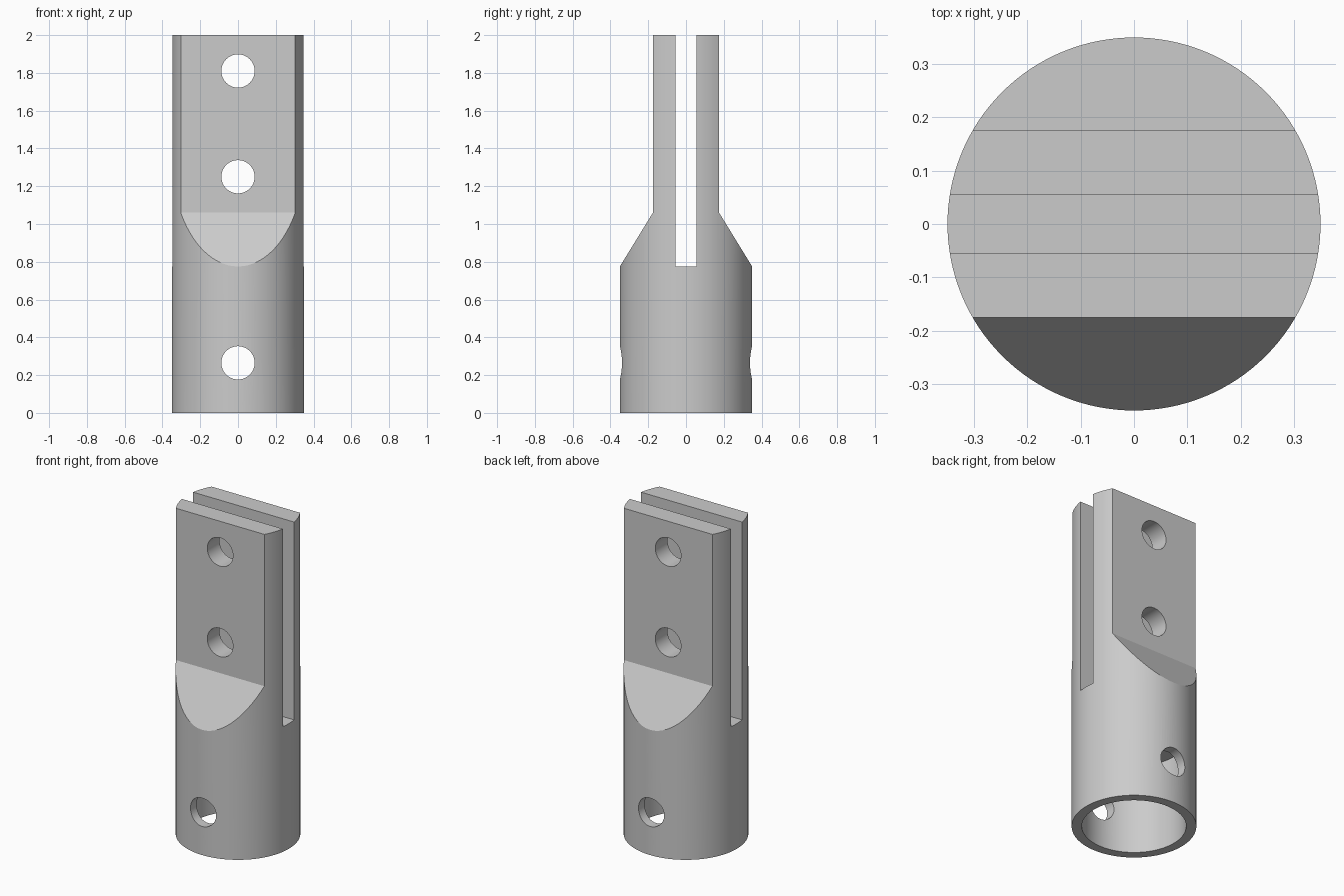
import bpy, bmesh, math

cube = bpy.data.objects.get("Cube")
if cube:
    bpy.data.objects.remove(cube, do_unlink=True)

RADIUS, BORE, HOLE = 0.35, 0.293, 0.088
HEIGHT, BORE_DEPTH = 2.0, 0.56

steel = bpy.data.materials.new("grey_metal")
steel.use_nodes = True
colour = (0.6, 0.6, 0.6, 1)
steel.diffuse_color = colour
steel.node_tree.nodes["Principled BSDF"].inputs["Base Color"].default_value = colour


def cylinder(name, radius, depth, location, rotation=(0, 0, 0), sides=128):
    bpy.ops.mesh.primitive_cylinder_add(vertices=sides, radius=radius, depth=depth,
                                        location=location, rotation=rotation)
    ob = bpy.context.object
    ob.name = name
    return ob


def prism(name, profile, half_width):
    """Extrude a (y, z) outline along x."""
    bm = bmesh.new()
    face = bm.faces.new([bm.verts.new((-half_width, y, z)) for y, z in profile])
    out = bmesh.ops.extrude_face_region(bm, geom=[face])
    verts = [v for v in out["geom"] if isinstance(v, bmesh.types.BMVert)]
    bmesh.ops.translate(bm, verts=verts, vec=(2 * half_width, 0, 0))
    bmesh.ops.recalc_face_normals(bm, faces=bm.faces)
    mesh = bpy.data.meshes.new(name)
    bm.to_mesh(mesh)
    bm.free()
    ob = bpy.data.objects.new(name, mesh)
    bpy.context.collection.objects.link(ob)
    return ob


def combine(target, cutter, operation):
    cutter.hide_render = True
    bpy.context.view_layer.objects.active = target
    mod = target.modifiers.new("cut", "BOOLEAN")
    mod.operation, mod.object, mod.solver = operation, cutter, "EXACT"
    bpy.ops.object.modifier_apply(modifier=mod.name)
    bpy.data.objects.remove(cutter, do_unlink=True)


# Round bar
fitting = cylinder("clevis_fitting", RADIUS, HEIGHT, (0, 0, HEIGHT / 2))

# Side outline: round socket, sloped shoulders, two flat fork plates and the slot
half = [(0.4, -0.1), (0.4, 0.694), (0.175, 1.06), (0.175, 2.1), (0.055, 2.1), (0.055, 0.775)]
outline = half + [(-y, z) for y, z in reversed(half)]
combine(fitting, prism("side_outline", outline, 0.5), "INTERSECT")

# Socket bore, open at the bottom
combine(fitting, cylinder("bore_cutter", BORE, 2 * BORE_DEPTH, (0, 0, 0)), "DIFFERENCE")

# Pin holes running front to back
for z in (0.265, 1.25, 1.81):
    hole = cylinder("pin_hole_cutter", HOLE, 1, (0, 0, z), (math.pi / 2, 0, 0), 64)
    combine(fitting, hole, "DIFFERENCE")

fitting.data.materials.clear()
fitting.data.materials.append(steel)
bpy.ops.object.select_all(action="DESELECT")
fitting.select_set(True)
bpy.context.view_layer.objects.active = fitting
bpy.ops.object.shade_smooth_by_angle(angle=math.radians(20))
